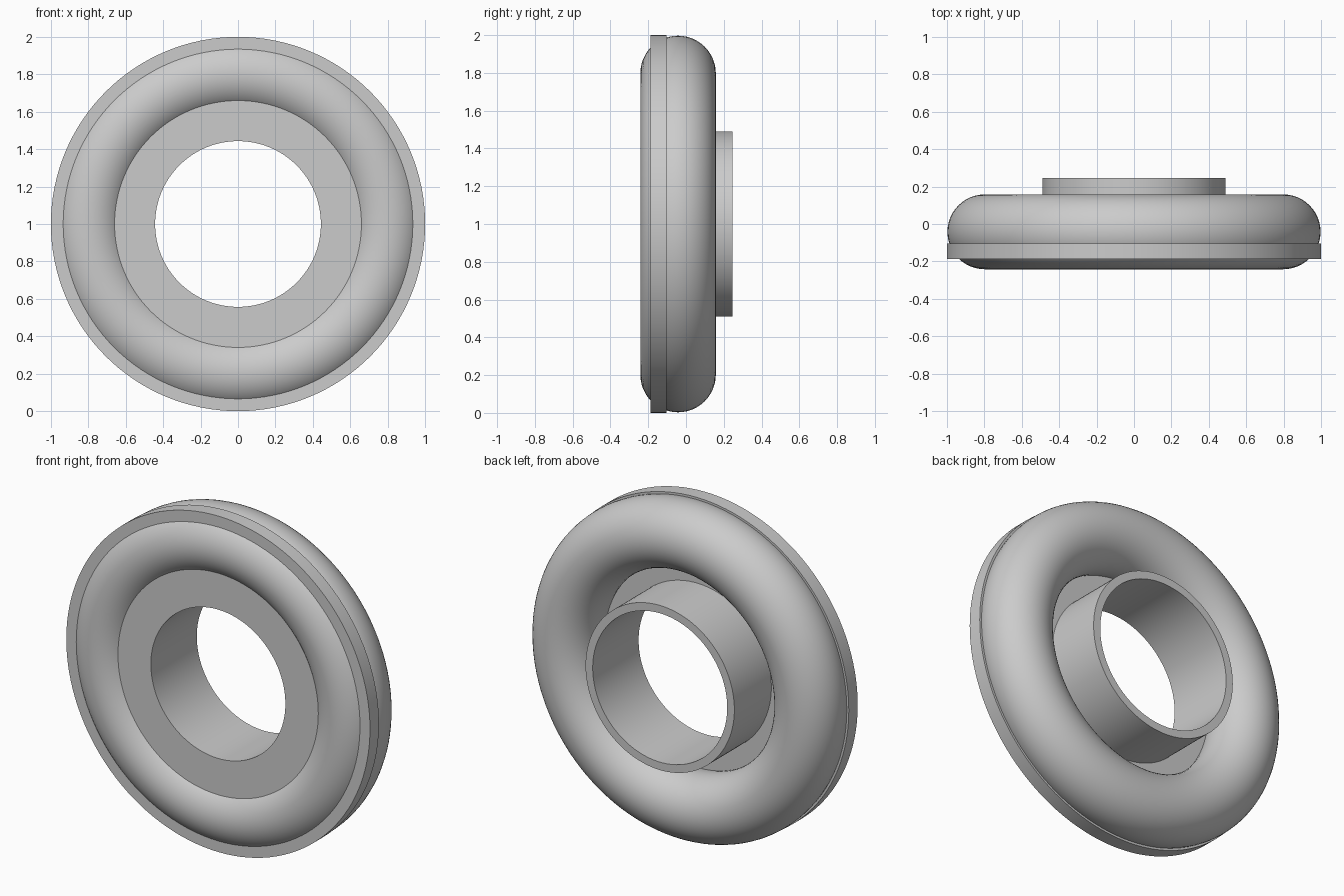
import bpy, bmesh, math
from mathutils import Matrix, Vector

cube = bpy.data.objects.get("Cube")
if cube:
    bpy.data.objects.remove(cube)

grey = bpy.data.materials.new("light grey")
grey.use_nodes = True
colour = (0.6, 0.6, 0.6, 1)
grey.diffuse_color = colour
grey.node_tree.nodes["Principled BSDF"].inputs["Base Color"].default_value = colour


def lathe(name, profile, steps=128):
    """Turn a closed (radius, y) profile about the front-to-back axis."""
    bm = bmesh.new()
    rings = []
    for i in range(steps):
        turn = Matrix.Rotation(2 * math.pi * i / steps, 3, 'Y')
        rings.append([bm.verts.new(turn @ Vector((r, y, 0))) for r, y in profile])
    n = len(profile)
    for i in range(steps):
        a, b = rings[i], rings[(i + 1) % steps]
        for j in range(n):
            k = (j + 1) % n
            bm.faces.new((a[j], a[k], b[k], b[j]))
    bmesh.ops.recalc_face_normals(bm, faces=bm.faces)
    mesh = bpy.data.meshes.new(name)
    bm.to_mesh(mesh)
    bm.free()
    mesh.materials.append(grey)
    obj = bpy.data.objects.new(name, mesh)
    obj.location.z = 1
    bpy.context.collection.objects.link(obj)
    bpy.ops.object.select_all(action='DESELECT')
    obj.select_set(True)
    bpy.context.view_layer.objects.active = obj
    bpy.ops.object.shade_smooth_by_angle(angle=math.radians(35))
    return obj


# Flat ring plate with the sleeve running out of its back
front, plate_back, sleeve_back = -0.187, -0.103, 0.245
lathe("flanged_sleeve", [(0.443, front), (1.0, front), (1.0, plate_back),
                         (0.49, plate_back), (0.49, sleeve_back), (0.443, sleeve_back)])

# Round rim embedded around the plate
major, minor, segments = 0.797, 0.2, 48
angles = [2 * math.pi * i / segments for i in range(segments)]
lathe("round_rim", [(major + minor * math.cos(a), -0.042 + minor * math.sin(a))
                    for a in angles])
